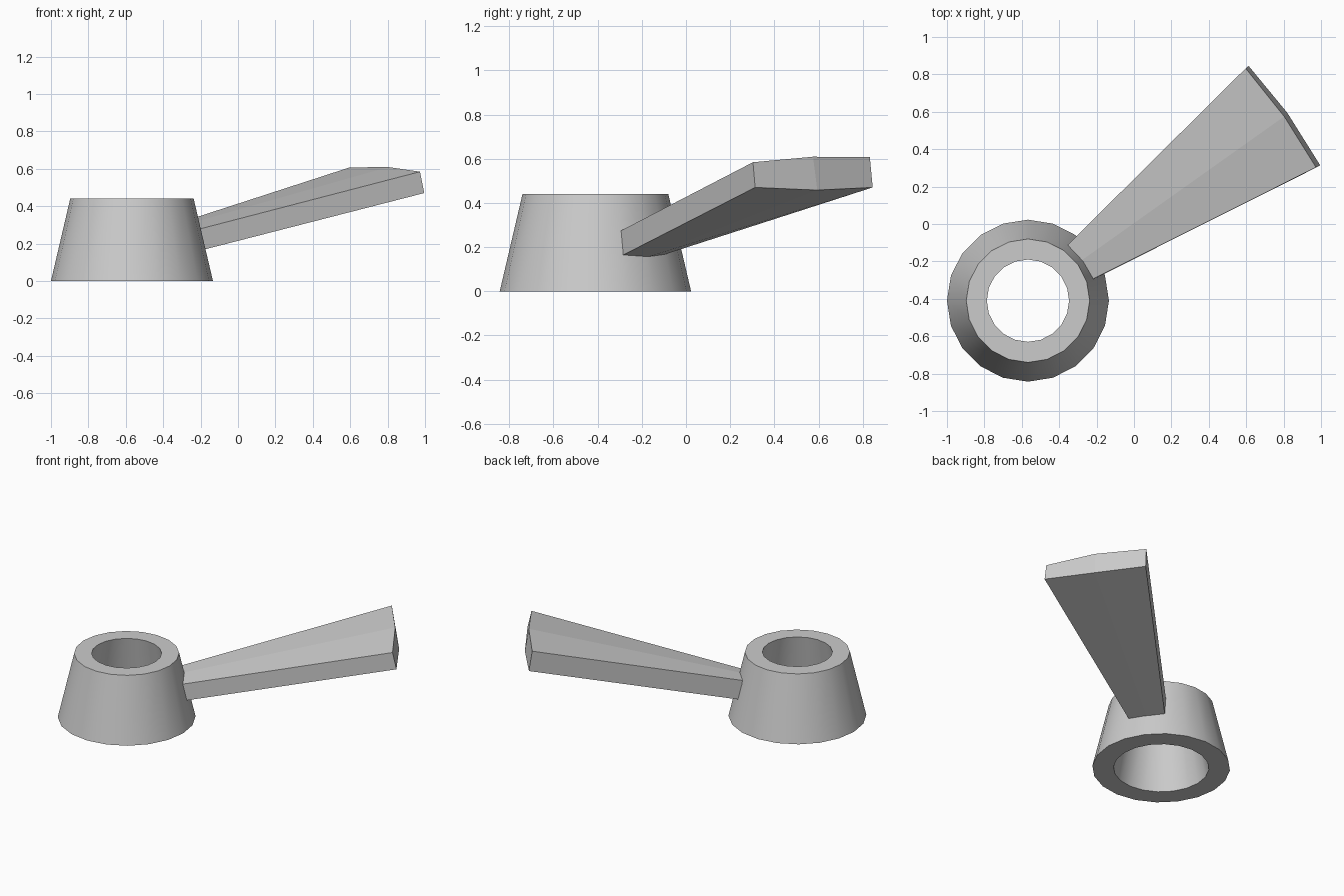
import bpy, bmesh, math

if "Cube" in bpy.data.objects:
    bpy.data.objects.remove(bpy.data.objects["Cube"])

CX, CY, SIDES = -0.567, -0.41, 20


def finish(bm, name):
    bmesh.ops.recalc_face_normals(bm, faces=bm.faces)
    mesh = bpy.data.meshes.new(name)
    bm.to_mesh(mesh)
    bm.free()
    obj = bpy.data.objects.new(name, mesh)
    bpy.context.collection.objects.link(obj)
    return obj


def bridge_loop(bm, sections):
    """Join matching sections with quads, leaving the ends open."""
    rows = [[bm.verts.new(p) for p in s] for s in sections]
    for a, b in zip(rows, rows[1:]):
        for i in range(len(a)):
            j = (i + 1) % len(a)
            bm.faces.new((a[i], a[j], b[j], b[i]))
    return rows


# Hub: hollow cone, revolved from a four-point (radius, height) profile
profile = [(0.433, 0), (0.33, 0.44), (0.22, 0.44), (0.30, 0)]
bm = bmesh.new()
sections = []
for k in range(SIDES):
    a = 2 * math.pi * k / SIDES
    sections.append([(CX + r * math.cos(a), CY + r * math.sin(a), z) for r, z in profile])
rows = bridge_loop(bm, sections)
for i in range(4):
    j = (i + 1) % 4
    bm.faces.new((rows[-1][i], rows[-1][j], rows[0][j], rows[0][i]))
hub = finish(bm, "hub")
bpy.context.view_layer.objects.active = hub
hub.select_set(True)
bpy.ops.object.shade_smooth_by_angle(angle=math.radians(30))

# Handle: flared, upward-sloping paddle with shallow ridges above and below
inner_end = [(-0.355, -0.112, 0.298), (-0.278, -0.193, 0.302), (-0.220, -0.295, 0.274),
             (-0.200, -0.287, 0.163), (-0.262, -0.183, 0.153), (-0.339, -0.102, 0.165)]
outer_end = [(0.597, 0.832, 0.607), (0.803, 0.575, 0.609), (0.973, 0.303, 0.584),
             (0.996, 0.313, 0.470), (0.820, 0.594, 0.458), (0.613, 0.845, 0.470)]
bm = bmesh.new()
for row in bridge_loop(bm, [inner_end, outer_end]):
    bm.faces.new((row[0], row[1], row[4], row[5]))
    bm.faces.new((row[1], row[2], row[3], row[4]))
finish(bm, "handle")
